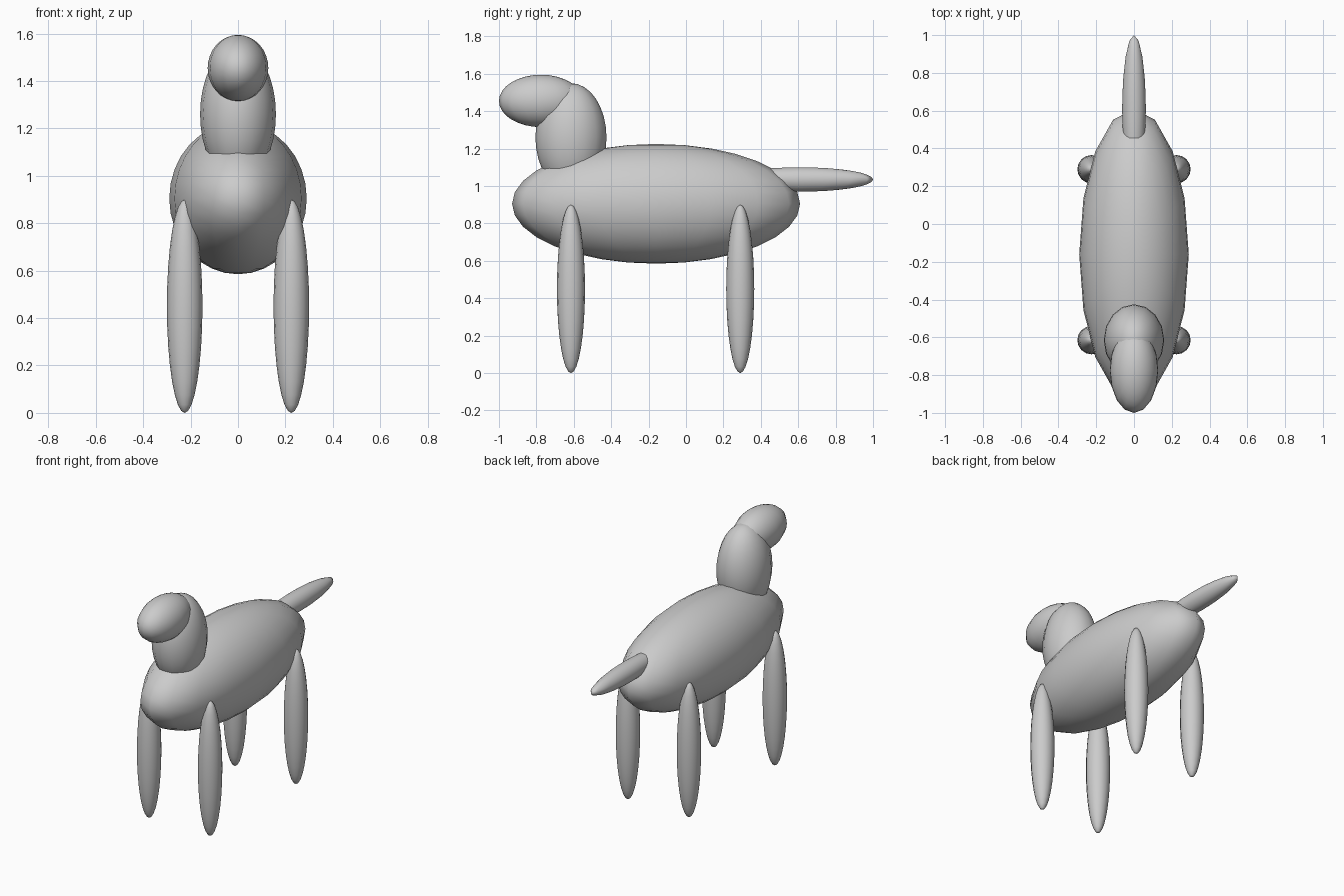
import bpy

cube = bpy.data.objects.get("Cube")
if cube:
    bpy.data.objects.remove(cube, do_unlink=True)

# One plain grey for the whole animal
grey = bpy.data.materials.new("plain_grey")
grey.use_nodes = True
colour = (0.6, 0.6, 0.6, 1)
grey.diffuse_color = colour
grey.node_tree.nodes["Principled BSDF"].inputs["Base Color"].default_value = colour


def ellipsoid(name, centre, radii):
    """Smooth stretched sphere with its poles pointing up and down."""
    bpy.ops.mesh.primitive_uv_sphere_add(segments=16, ring_count=16, radius=1, location=centre)
    obj = bpy.context.object
    obj.name = name
    obj.scale = radii
    bpy.ops.object.transform_apply(location=False, rotation=False, scale=True)
    bpy.ops.object.shade_smooth()
    obj.data.materials.append(grey)
    return obj


# Trunk, neck, head and tail along the centre line
ellipsoid("body", (0, -0.16, 0.905), (0.29, 0.77, 0.32))
ellipsoid("neck", (0, -0.615, 1.26), (0.16, 0.19, 0.29))
ellipsoid("head", (0, -0.775, 1.455), (0.128, 0.225, 0.14))
ellipsoid("tail", (0, 0.61, 1.035), (0.063, 0.39, 0.065))

# Four spindle legs
for side, x in (("left", 0.225), ("right", -0.225)):
    for end, y in (("front", -0.615), ("back", 0.29)):
        ellipsoid(f"{end}_{side}_leg", (x, y, 0.45), (0.075, 0.075, 0.45))
